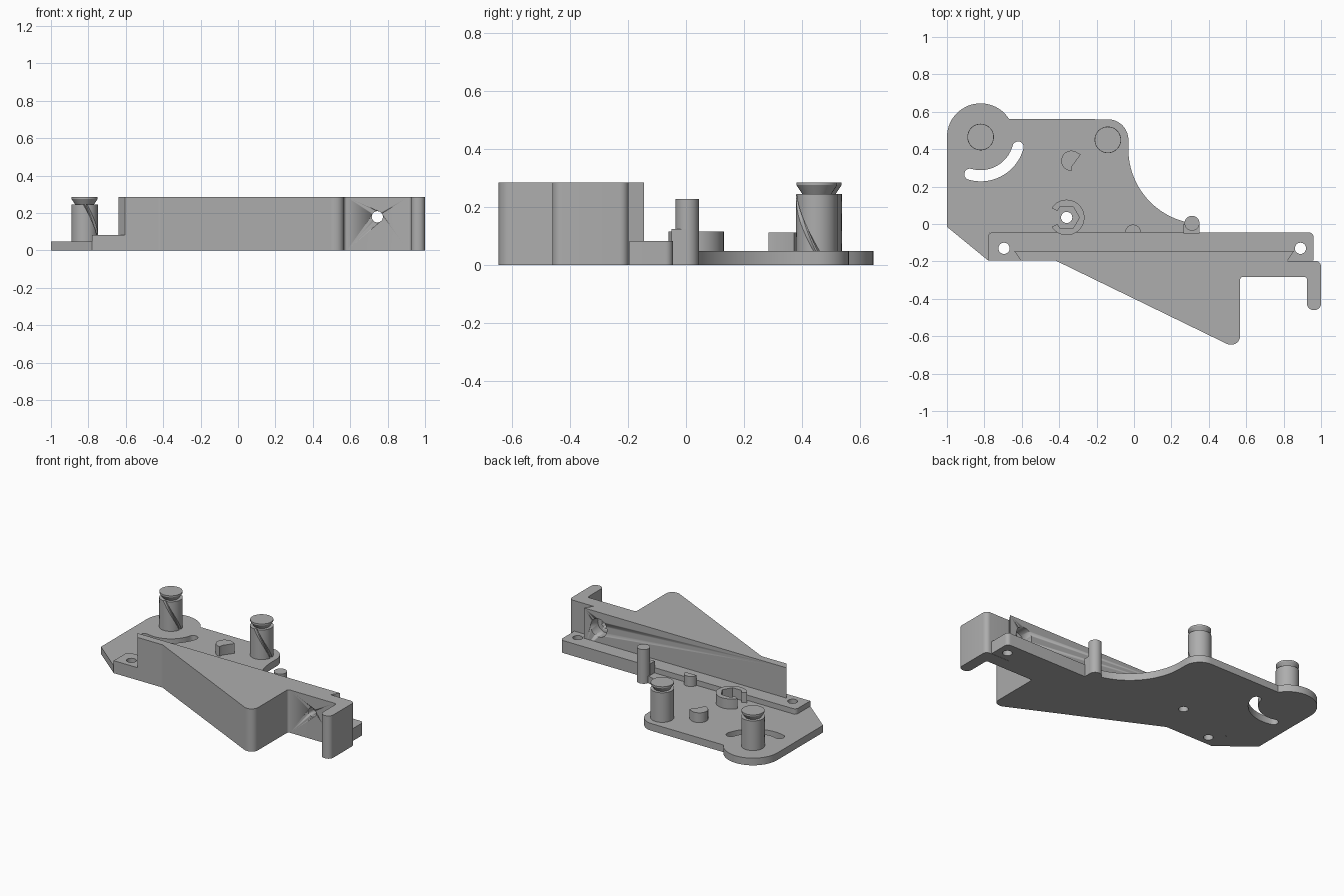
import bpy, bmesh
from math import sin, cos, pi, radians, tan
from mathutils import Vector

cube = bpy.data.objects.get("Cube")
if cube:
    bpy.data.objects.remove(cube)

GREY = (0.42, 0.42, 0.42, 1)
mat = bpy.data.materials.new("plain grey")
mat.use_nodes = True
mat.diffuse_color = GREY
mat.node_tree.nodes["Principled BSDF"].inputs["Base Color"].default_value = GREY


def arc(cx, cy, r, a0, a1, n=24):
    return [(cx + r * cos(radians(a0 + (a1 - a0) * i / n)),
             cy + r * sin(radians(a0 + (a1 - a0) * i / n))) for i in range(n + 1)]


def circle(cx, cy, r, n=40):
    return arc(cx, cy, r, 0, 360, n)[:-1]


def rounded(corners, n=6):
    """Outline from (x, y, fillet radius) corners."""
    out = []
    for i, (x, y, r) in enumerate(corners):
        p = Vector((x, y))
        if r == 0:
            out.append((x, y))
            continue
        u = (Vector(corners[i - 1][:2]) - p).normalized()
        v = (Vector(corners[(i + 1) % len(corners)][:2]) - p).normalized()
        half = u.angle(v) / 2
        c = p + (u + v).normalized() * r / sin(half)
        s, e = p + u * r / tan(half) - c, p + v * r / tan(half) - c
        turn = s.angle(e)
        for k in range(n + 1):
            f = k / n
            out.append(tuple(c + (s * sin((1 - f) * turn) + e * sin(f * turn)) / sin(turn)))
    return out


def finish(name, bm):
    me = bpy.data.meshes.new(name)
    bmesh.ops.remove_doubles(bm, verts=bm.verts, dist=0.0001)
    bmesh.ops.recalc_face_normals(bm, faces=bm.faces)
    bm.to_mesh(me)
    bm.free()
    me.materials.append(mat)
    ob = bpy.data.objects.new(name, me)
    bpy.context.collection.objects.link(ob)
    bpy.ops.object.select_all(action='DESELECT')
    ob.select_set(True)
    bpy.context.view_layer.objects.active = ob
    bpy.ops.object.shade_smooth_by_angle(angle=radians(30))
    return ob


def prism(name, z0, z1, outline, *holes):
    """Flat outline with holes, extruded from z0 to z1."""
    cu = bpy.data.curves.new(name, 'CURVE')
    cu.dimensions = '2D'
    cu.fill_mode = 'BOTH'
    cu.extrude = (z1 - z0) / 2
    for loop in (outline, *holes):
        sp = cu.splines.new('POLY')
        sp.points.add(len(loop) - 1)
        for pt, (x, y) in zip(sp.points, loop):
            pt.co = (x, y, 0, 1)
        sp.use_cyclic_u = True
    tmp = bpy.data.objects.new(name + "_path", cu)
    bpy.context.collection.objects.link(tmp)
    bpy.context.view_layer.update()
    bm = bmesh.new()
    bm.from_mesh(tmp.to_mesh())
    tmp.to_mesh_clear()
    bpy.data.objects.remove(tmp)
    bmesh.ops.translate(bm, verts=bm.verts, vec=(0, 0, (z0 + z1) / 2))
    return finish(name, bm)


# base plate with curved slot and pivot hole
SX, SY = -0.82, 0.465
plate = [(-0.78, -0.195), (-1, -0.015)]
plate += arc(SX, SY, 0.18, 180, 32)
plate += arc(-0.14, 0.45, 0.11, 90, 0, 12)
plate += arc(0.37, 0.4, 0.4, 180, 262, 30)
plate += [(0.35, -0.01), (0.35, -0.045), (-0.77, -0.045)]
slot = arc(SX, SY, 0.237, -106, -15)
slot += arc(SX + 0.207 * cos(radians(-15)), SY + 0.207 * sin(radians(-15)), 0.03, -15, 165, 10)[1:-1]
slot += arc(SX, SY, 0.177, -15, -106)
slot += arc(SX + 0.207 * cos(radians(-106)), SY + 0.207 * sin(radians(-106)), 0.03, 74, 254, 10)[1:-1]
prism("base_plate", 0, 0.048, plate, slot, circle(-0.36, 0.035, 0.03))

# mounting rail with two screw holes
rail = rounded([(-0.78, -0.195, 0), (0.96, -0.195, 0), (0.96, -0.045, 0.025), (-0.78, -0.045, 0.025)])
prism("mounting_rail", 0, 0.083, rail, circle(-0.695, -0.13, 0.03), circle(0.89, -0.13, 0.03))

# tall wedge body with dovetailed wall and end arm
body = rounded([
    (-0.64, -0.145, 0), (-0.605, -0.195, 0), (-0.42, -0.195, 0.03),
    (0.505, -0.645, 0.05), (0.567, -0.645, 0.045), (0.567, -0.283, 0.015),
    (0.925, -0.283, 0.015), (0.925, -0.46, 0.034), (1.0, -0.46, 0.034),
    (1.0, -0.197, 0.03), (0.82, -0.197, 0), (0.855, -0.145, 0)])
wedge = prism("wedge_body", 0, 0.285, body)


# stepped cross hole through the body
def cut_hole(target, r, y0, y1):
    bm = bmesh.new()
    bmesh.ops.create_cone(bm, cap_ends=True, segments=40, radius1=r, radius2=r, depth=y1 - y0)
    for v in bm.verts:
        v.co = (v.co.x + 0.745, v.co.z + (y0 + y1) / 2, v.co.y + 0.18)
    cutter = finish("hole_cutter", bm)
    mod = target.modifiers.new("hole", 'BOOLEAN')
    mod.operation, mod.solver, mod.object = 'DIFFERENCE', 'EXACT', cutter
    cutter.hide_render = True
    bpy.context.view_layer.objects.active = target
    bpy.ops.object.modifier_apply(modifier="hole")
    bpy.data.objects.remove(cutter)


cut_hole(wedge, 0.03, -0.4, -0.1)
cut_hole(wedge, 0.06, -0.22, -0.1)


# spring posts: shaft with a spiral groove, flared cap
def spring_post(name, cx, cy, n=64, steps=14):
    bm = bmesh.new()
    rings = []

    def ring(z, r, twist, groove):
        rings.append([bm.verts.new((
            cx + (r - (groove if k in (0, 1) else 0)) * cos(2 * pi * k / n + twist),
            cy + (r - (groove if k in (0, 1) else 0)) * sin(2 * pi * k / n + twist), z)) for k in range(n)])

    for i in range(steps + 1):
        ring(0.04 + 0.205 * i / steps, 0.071, -pi / 2 * i / steps, 0.012)
    for z, r in ((0.245, 0.05), (0.275, 0.07), (0.285, 0.07)):
        ring(z, r, -pi / 2, 0)
    for a, b in zip(rings, rings[1:]):
        for k in range(n):
            bm.faces.new((a[k], a[(k + 1) % n], b[(k + 1) % n], b[k]))
    bm.faces.new(rings[0])
    bm.faces.new(rings[-1])
    finish(name, bm)


spring_post("left_post", -0.14, 0.45)
spring_post("right_post", SX, SY)

# hexagonal nut seat, open on one side
seat = arc(-0.36, 0.035, 0.095, -148, 148, 40)
seat += [(-0.41, 0.07)] + arc(-0.36, 0.035, 0.068, 120, -120, 4) + [(-0.41, 0.0)]
prism("nut_seat", 0.04, 0.115, seat)

# small stops on the plate
cam = arc(-0.335, 0.338, 0.054, 270, 65, 20) + [(-0.285, 0.372), (-0.33, 0.31)]
prism("cam_stop", 0.04, 0.113, cam)
prism("round_stop", 0.04, 0.115, arc(-0.005, -0.045, 0.042, 0, 180, 16))

# end pin and its support block
prism("end_pin", 0, 0.228, circle(0.31, 0.004, 0.04))
prism("pin_block", 0, 0.125, [(0.265, -0.05), (0.35, -0.05), (0.35, 0), (0.265, 0)])
